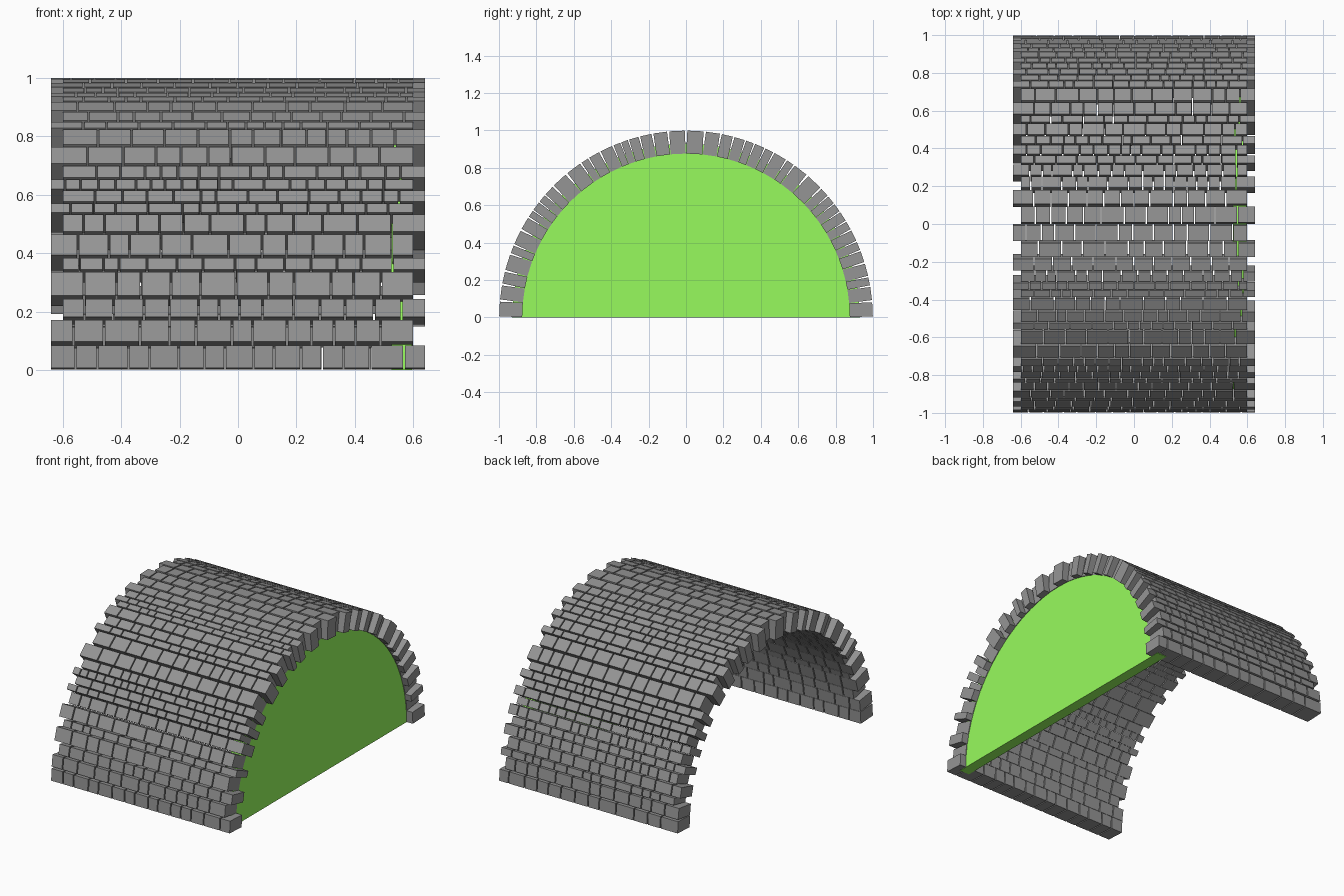
import bpy, bmesh, math, random
from mathutils import Matrix, Vector

if "Cube" in bpy.data.objects:
    bpy.data.objects.remove(bpy.data.objects["Cube"])

random.seed(7)
R_IN, R_OUT = 0.875, 0.998
GAP = 0.007

# Course boundaries in degrees, from the springing up to the crown
FRONT = [0, 5.2, 10.2, 14.4, 20, 22.8, 28, 32.5, 35, 38.2, 41, 44.6, 50.2, 55.8,
         58.5, 62.5, 67, 69.5, 72, 75.5, 79.6, 84.5, 90]
BACK = [0, 5, 9.7, 12.6, 17, 21, 24, 28, 31, 34.5, 37.5, 40.5, 43.7, 49.5, 54.7,
        57.4, 62, 65, 68.5, 71.4, 75.2, 79.2, 84.2, 90]


def material(name, color):
    mat = bpy.data.materials.new(name)
    mat.diffuse_color = color
    mat.use_nodes = True
    mat.node_tree.nodes["Principled BSDF"].inputs["Base Color"].default_value = mat.diffuse_color
    return mat


stone = material("dark_stone", (0.3, 0.3, 0.3, 1))
green = material("green", (0.31, 0.96, 0.11, 1))


def finish(name, bm, mat):
    mesh = bpy.data.meshes.new(name)
    bm.to_mesh(mesh)
    bm.free()
    mesh.materials.append(mat)
    obj = bpy.data.objects.new(name, mesh)
    bpy.context.collection.objects.link(obj)


def stone_row(bm, a0, a1, side, x0, x1):
    """One course of box stones laid radially between two angles."""
    mid = math.radians((a0 + a1) / 2)
    height = 2 * R_IN * math.sin(math.radians(a1 - a0) / 2) * 0.98
    if side < 0:
        mid = math.pi - mid
    rot = Matrix.Rotation(mid, 4, 'X')
    lo, hi = (0.07, 0.13) if height > 0.06 else (0.05, 0.12)
    widths = []
    while sum(widths) < x1 - x0:
        widths.append(random.uniform(lo, hi))
    scale = (x1 - x0) / sum(widths)
    x = x0
    for w in widths:
        w *= scale
        size = Matrix.Diagonal((w - GAP, R_OUT - R_IN, height, 1))
        pos = Matrix.Translation(Vector((x + w / 2, (R_IN + R_OUT) / 2, 0)))
        bmesh.ops.create_cube(bm, size=1, matrix=rot @ pos @ size)
        x += w


# Stone vault: ends of the courses alternate in and out
for name, side, angles in (("vault_stones_front", -1, FRONT), ("vault_stones_back", 1, BACK)):
    bm = bmesh.new()
    last = len(angles) - 2
    for i in range(last + 1):
        shift = (last - i) % 2 == (0 if side < 0 else 1)
        x0, x1 = (-0.643, 0.603) if shift else (-0.603, 0.643)
        if i == 0:
            x0, x1 = -0.643, 0.643
        stone_row(bm, angles[i], angles[i + 1], side, x0, x1)
    finish(name, bm, stone)

# Green half-round end panel, set into the stones at the right end
bm = bmesh.new()
N, R = 48, 0.93
verts = [bm.verts.new((0.525, R * math.cos(math.pi * k / N), R * math.sin(math.pi * k / N)))
         for k in range(N + 1)]
face = bm.faces.new(verts)
ext = bmesh.ops.extrude_face_region(bm, geom=[face])
bmesh.ops.translate(bm, vec=(0.07, 0, 0),
                    verts=[g for g in ext["geom"] if isinstance(g, bmesh.types.BMVert)])
# The extrusion keeps the source face as the inner side of the panel
bmesh.ops.recalc_face_normals(bm, faces=bm.faces)
finish("end_panel", bm, green)
